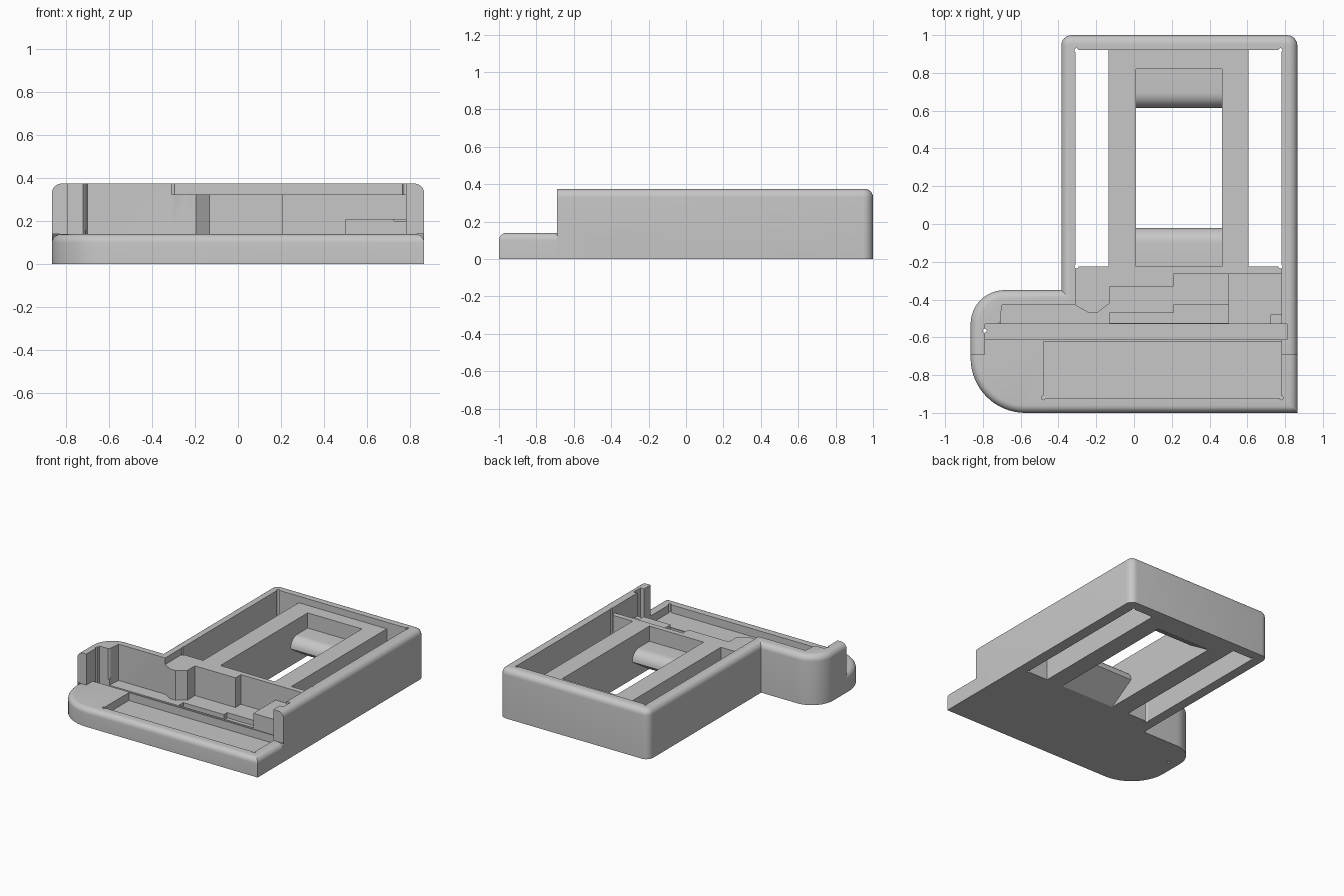
import bpy, bmesh, math
from mathutils import Vector

if "Cube" in bpy.data.objects:
    bpy.data.objects.remove(bpy.data.objects["Cube"])

grey = bpy.data.materials.new("plain_grey")
grey.use_nodes = True
grey.diffuse_color = (0.57, 0.57, 0.57, 1)
grey.node_tree.nodes["Principled BSDF"].inputs["Base Color"].default_value = (0.57, 0.57, 0.57, 1)

TOP = 0.375      # height of the rear housing
LEDGE = 0.14     # height of the front ledge
STEP_Y = -0.69   # where the ledge meets the housing
RIM = 0.325      # height of the inner frame
OPEN = 0.6       # cutters end above everything


def make_object(name, bm):
    bmesh.ops.recalc_face_normals(bm, faces=bm.faces)
    mesh = bpy.data.meshes.new(name)
    bm.to_mesh(mesh)
    bm.free()
    mesh.materials.append(grey)
    obj = bpy.data.objects.new(name, mesh)
    bpy.context.collection.objects.link(obj)
    return obj


def prism_bm(points, z0, z1):
    bm = bmesh.new()
    face = bm.faces.new([bm.verts.new((x, y, z0)) for x, y in points])
    out = bmesh.ops.extrude_face_region(bm, geom=[face])["geom"]
    moved = [v for v in out if isinstance(v, bmesh.types.BMVert)]
    bmesh.ops.translate(bm, verts=moved, vec=(0, 0, z1 - z0))
    return bm


def prism(name, points, z0, z1):
    return make_object(name, prism_bm(points, z0, z1))


def box(name, x0, x1, y0, y1, z0, z1):
    return prism(name, [(x0, y0), (x1, y0), (x1, y1), (x0, y1)], z0, z1)


def drill(x, y, z0, r=0.011):
    ring = [(x + r * math.cos(a * math.tau / 12), y + r * math.sin(a * math.tau / 12)) for a in range(12)]
    return prism("drill_cutter", ring, z0, OPEN)


def arc(cx, cy, r, start, steps):
    angles = [math.radians(start + 90 * i / steps) for i in range(steps + 1)]
    return [(cx + r * math.cos(a), cy + r * math.sin(a)) for a in angles]


def carve(obj, cutters):
    for cutter in cutters:
        mod = obj.modifiers.new("cut", "BOOLEAN")
        mod.operation, mod.solver, mod.object = "DIFFERENCE", "EXACT", cutter
    graph = bpy.context.evaluated_depsgraph_get()
    mesh = bpy.data.meshes.new_from_object(obj.evaluated_get(graph))
    obj.modifiers.clear()
    obj.data = mesh


def smooth(obj):
    bpy.ops.object.select_all(action="DESELECT")
    obj.select_set(True)
    bpy.context.view_layer.objects.active = obj
    bpy.ops.object.shade_smooth_by_angle(angle=math.radians(30))


# Common footprint: square-ended right side, rounded lobe on the other
outline = [(0.865, -1)]
outline += arc(0.81, 0.945, 0.055, 0, 6)
outline += arc(-0.33, 0.945, 0.055, 90, 6)
outline += [(-0.385, -0.35)]
outline += arc(-0.685, -0.53, 0.18, 90, 12)
outline += arc(-0.575, -0.71, 0.29, 180, 16)


def rounded_body(name, height, radius, keep_front):
    bm = prism_bm(outline, 0, height)
    rim = [e for e in bm.edges if all(v.co.z > height - 0.001 for v in e.verts)]
    bmesh.ops.bevel(bm, geom=rim, offset=radius, segments=6, profile=0.5,
                    affect="EDGES", clamp_overlap=False)
    cut = bmesh.ops.bisect_plane(bm, geom=bm.verts[:] + bm.edges[:] + bm.faces[:],
                                 plane_co=(0, STEP_Y, 0), plane_no=(0, 1, 0),
                                 clear_outer=keep_front, clear_inner=not keep_front)
    edges = [e for e in cut["geom_cut"] if isinstance(e, bmesh.types.BMEdge)]
    bmesh.ops.holes_fill(bm, edges=edges)
    return make_object(name, bm)


def seam_faces(bm):
    return [f for f in bm.faces if all(abs(v.co.y - STEP_Y) < 0.0005 for v in f.verts)]


def open_seam(obj):
    # Remove the hidden faces where the ledge and the housing touch
    bm = bmesh.new()
    bm.from_mesh(obj.data)
    faces = seam_faces(bm)
    geom = faces + list({e for f in faces for e in f.edges}) + list({v for f in faces for v in f.verts})
    bmesh.ops.bisect_plane(bm, geom=geom, plane_co=(0, 0, LEDGE), plane_no=(0, 0, 1))
    hidden = [f for f in seam_faces(bm) if all(v.co.z < LEDGE + 0.001 for v in f.verts)]
    bmesh.ops.delete(bm, geom=hidden, context="FACES")
    bm.to_mesh(obj.data)
    bm.free()


ledge = rounded_body("front_ledge", LEDGE, 0.04, True)
housing = rounded_body("rear_housing", TOP, 0.045, False)

# Tray in the ledge, shared by both bodies
tray = box("tray_cutter", -0.48, 0.78, -0.92, -0.622, 0.08, OPEN)
tray_corners = [drill(-0.48, -0.92, 0.08), drill(0.78, -0.92, 0.08)]

# Stepped front profile of the partition wall
partition = [(-0.31, -0.43), (-0.24, -0.47), (-0.195, -0.47), (-0.13, -0.42),
             (-0.13, -0.33), (0.21, -0.33), (0.21, -0.265), (0.78, -0.265)]
left_wall = [(-0.79, -0.53), (-0.72, -0.53), (-0.708, -0.515), (-0.7, -0.43)]
front_space = [(-0.79, -0.75)] + left_wall + partition + [(0.78, -0.75)]
inner_space = [(-0.708, -0.58)] + left_wall[2:] + partition + [(0.78, -0.58)]

cutters = [
    tray,
    prism("front_space_cutter", front_space, LEDGE, OPEN),
    prism("inner_space_cutter", inner_space, 0.1, OPEN),
    box("board_slot_cutter", -0.79, 0.81, -0.612, -0.53, 0.09, OPEN),
    box("deep_pocket_cutter", 0.21, 0.5, -0.525, -0.43, 0.06, OPEN),
    box("pocket_cutter", -0.13, 0.22, -0.525, -0.47, 0.06, OPEN),
    box("frame_top_cutter", -0.31, 0.78, -0.5, 0.92, RIM, OPEN),
    box("window_cutter", 0.01, 0.465, -0.225, 0.82, -0.1, OPEN),
    drill(-0.79, -0.565, -0.1),
]
# Long through slots beside the frame, with relieved corners
for x0, x1, outer in ((-0.31, -0.135, -0.305), (0.605, 0.78, 0.775)):
    cutters.append(box("slot_cutter", x0, x1, -0.225, 0.92, -0.1, OPEN))
    cutters += [drill(outer, -0.225, -0.1), drill(outer, 0.92, -0.1)]

carve(ledge, [tray] + tray_corners)
carve(housing, cutters)
for cutter in cutters + tray_corners:
    bpy.data.objects.remove(cutter)
for body in (ledge, housing):
    open_seam(body)

# Raised support block in the corner of the front space
block = [(0.5, -0.53), (0.725, -0.53), (0.725, -0.48), (0.78, -0.48), (0.78, -0.265), (0.5, -0.265)]
prism("support_block", block, 0.09, 0.21)
box("support_foot", 0.725, 0.78, -0.53, -0.48, 0.09, 0.2)


# Rounded strap shelves at both ends of the window, sloping underneath
def shelf(name, back, front, height=0.21, radius=0.08):
    d = 1 if front > back else -1
    curve = [(front + d * (math.cos(a) - 1) * radius, height + (math.sin(a) - 1) * radius)
             for a in [math.radians(90 * i / 8) for i in range(9)]]
    bm = prism_bm([(back, 0)] + curve + [(back, height)], 0.01, 0.465)
    for v in bm.verts:
        v.co = Vector((v.co.z, v.co.x, v.co.y))
    return make_object(name, bm)


near_shelf = shelf("near_shelf", -0.225, -0.02)
far_shelf = shelf("far_shelf", 0.82, 0.615)

for part in (ledge, housing, near_shelf, far_shelf):
    smooth(part)
